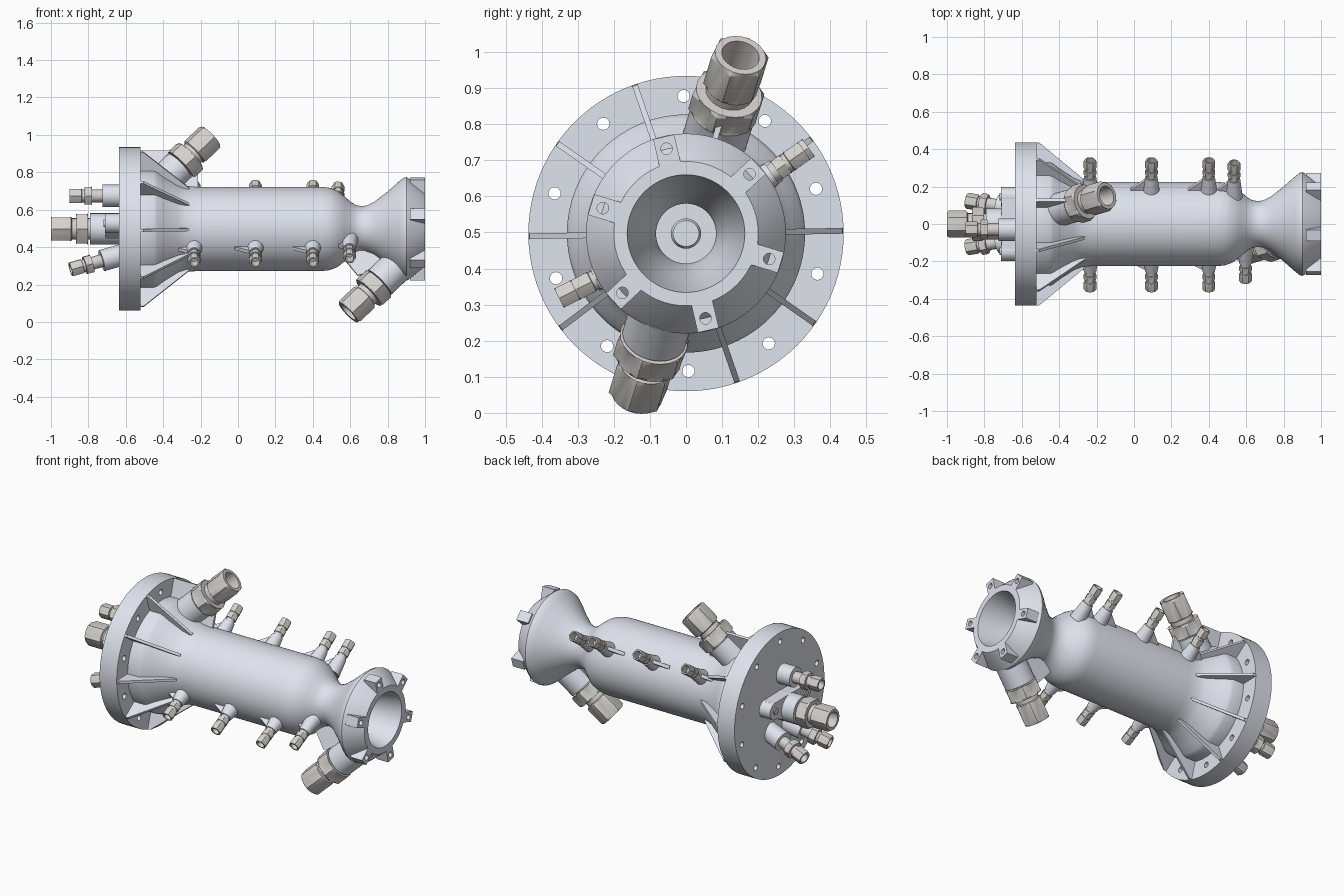
import bpy, bmesh
from math import sin, cos, pi, radians
from mathutils import Vector

if "Cube" in bpy.data.objects:
    bpy.data.objects.remove(bpy.data.objects["Cube"])

CZ = 0.497          # height of the main axis
X = Vector((1, 0, 0))


def material(name, rgb):
    m = bpy.data.materials.new(name)
    m.diffuse_color = (*rgb, 1)
    m.use_nodes = True
    m.node_tree.nodes["Principled BSDF"].inputs["Base Color"].default_value = m.diffuse_color
    return m


CASTING = material("casting_grey", (0.74, 0.77, 0.84))
STEEL = material("fitting_steel", (0.66, 0.64, 0.61))


def pt(x, r, deg):
    """Point at station x, radius r and angle round the main axis."""
    a = radians(deg)
    return Vector((x, r * cos(a), CZ + r * sin(a)))


def slant(dx, dr, deg):
    return (pt(dx, dr, deg) - pt(0, 0, 0)).normalized()


def finish(name, bm, mat):
    bmesh.ops.remove_doubles(bm, verts=bm.verts, dist=1e-5)
    bmesh.ops.recalc_face_normals(bm, faces=bm.faces)
    me = bpy.data.meshes.new(name)
    bm.to_mesh(me)
    bm.free()
    me.materials.append(mat)
    ob = bpy.data.objects.new(name, me)
    bpy.context.collection.objects.link(ob)
    return ob


def add_lathe(bm, origin, axis, profile, seg=24, closed=False):
    """Revolve (s, r[, hex]) points; hex points give a six-sided section."""
    q = axis.to_track_quat('Z', 'Y')
    rings = []
    for p in profile:
        ring = []
        for i in range(seg):
            a = 2 * pi * i / seg
            r = p[1]
            if len(p) > 2:
                r *= cos(pi / 6) / cos(a % (pi / 3) - pi / 6)
            ring.append(bm.verts.new(origin + q @ Vector((r * cos(a), r * sin(a), p[0]))))
        rings.append(ring)
    n = len(rings)
    for k in range(n if closed else n - 1):
        a, b = rings[k], rings[(k + 1) % n]
        for i in range(seg):
            j = (i + 1) % seg
            bm.faces.new((a[i], a[j], b[j], b[i]))


def lathe(name, origin, axis, profile, mat=CASTING, seg=24, closed=False):
    bm = bmesh.new()
    add_lathe(bm, origin, axis, profile, seg, closed)
    return finish(name, bm, mat)


def rod(s0, s1, r):
    return [(s0, 0), (s0, r), (s1, r), (s1, 0)]


def web(name, deg, poly, t):
    """Flat plate in a radial plane, outlined by (x, radius) points."""
    side = Vector((0, -sin(radians(deg)), cos(radians(deg)))) * t / 2
    bm = bmesh.new()
    a = [bm.verts.new(pt(x, r, deg) + side) for x, r in poly]
    b = [bm.verts.new(pt(x, r, deg) - side) for x, r in poly]
    bm.faces.new(a)
    bm.faces.new(b[::-1])
    for i in range(len(poly)):
        j = (i + 1) % len(poly)
        bm.faces.new((a[i], b[i], b[j], a[j]))
    return finish(name, bm, CASTING)


def fitting(name, end, axis, k, boss, h2=1.25):
    """Tube fitting whose open end is at 'end'; boss = (start, end, r_top, r_base)."""
    b0, b1, r0, r1 = boss
    lathe(name + "_boss", end, axis, [(-b1, 0), (-b1, r1), (-b0, r0), (-b0, 0)], seg=36)
    prof = [(-b0 - 0.01, 0), (-b0 - 0.01, .8 * k), (-2.75 * k, .8 * k),
            (-2.75 * k, .92 * h2 * k), (-2.65 * k, h2 * k, 1), (-1.95 * k, h2 * k, 1),
            (-1.85 * k, .9 * h2 * k), (-1.85 * k, .8 * k), (-1.55 * k, .8 * k),
            (-1.5 * k, .9 * k), (-1.4 * k, k, 1), (-.12 * k, k, 1), (0, .87 * k),
            (0, .64 * k), (-1.5 * k, .6 * k), (-1.5 * k, 0)]
    lathe(name + "_fitting", end, axis, prof, STEEL)


def cut(ob, holes):
    """Drill x-direction holes given as (x0, x1, r, radius, angle)."""
    bm = bmesh.new()
    for x0, x1, r, rad, deg in holes:
        add_lathe(bm, pt(0, rad, deg), X, rod(x0, x1, r), 20)
    c = finish("hole_cutter", bm, CASTING)
    c.hide_render = True
    mod = ob.modifiers.new("holes", 'BOOLEAN')
    mod.operation, mod.solver, mod.object = 'DIFFERENCE', 'EXACT', c
    bpy.context.view_layer.objects.active = ob
    bpy.ops.object.modifier_apply(modifier=mod.name)
    bpy.data.objects.remove(c)


AXIS = Vector((0, 0, CZ))

# hollow chamber, throat and bell
outer = [(-.53, .33), (-.45, .33), (-.432, .322), (-.40, .297), (-.32, .245), (-.28, .23),
         (-.22, .225), (.45, .225), (.49, .220), (.53, .205), (.57, .174), (.60, .147),
         (.63, .128), (.66, .122), (.69, .126), (.73, .146), (.80, .20), (.86, .253),
         (.885, .273), (.90, .277), (.912, .271), (1.0, .20)]
inner = [(1.0, .163), (.90, .143), (.80, .115), (.72, .091), (.67, .083), (.62, .085),
         (.56, .105), (.50, .145), (.45, .165), (.40, .17), (-.53, .17)]
lathe("chamber_body", AXIS, X, outer + inner, seg=96, closed=True)

# mounting flange with bolt holes
flange = lathe("mounting_flange", AXIS, X, rod(-.636, -.52, .437), seg=96)
cut(flange, [(-.7, -.45, .017, .381, 91 + 36 * i) for i in range(10)])
lathe("pintle_tip", AXIS, X, [(-.55, 0), (-.55, .042), (-.36, .042), (-.35, .036), (-.35, 0)])

# flange gussets (the one at 73 degrees is the port web)
for i in range(10):
    if i != 2:
        web("flange_gusset", 1 + 36 * i,
            [(-.53, .28), (-.53, .436), (-.505, .434), (-.26, .232), (-.26, .215), (-.45, .26)], .016)

# bell lugs
for i in range(6):
    deg = 103 + 60 * i
    lug = web("bell_lug", deg, [(.92, .185), (.92, .275), (1.0, .275), (1.0, .185)], .06)
    cut(lug, [(.95, 1.1, .016, .241, deg)])

# large slanted ports
fitting("upper_port", pt(-.146, .517, 73), slant(1, 1, 73), .083, (.235, .39, .09, .09))
web("upper_port_web", 73, [(-.53, .28), (-.53, .436), (-.30, .436), (-.30, .28)], .016)
web("upper_port_rib", 73, [(-.36, .215), (-.215, .215), (-.215, .325), (-.30, .30)], .016)
fitting("lower_port", pt(.59, .467, 253), slant(-1, 1, 253), .083, (.235, .36, .09, .09))
web("lower_port_web", 253, [(.56, .16), (.64, .11), (.80, .17), (.74, .24), (.64, .26)], .016)

# instrument ports along both sides: (x, angle, end radius, wall radius)
ports = [(x, a, e, .225) for x in (-.235, .093, .40) for a, e in ((35, .415), (207, .395))]
ports += [(.535, 35, .40, .20), (.596, 207, .345, .148)]
for x, a, e, wall in ports:
    top = e - .11
    fitting("side_port", pt(x, e, a), slant(0, 1, a), .034,
            (.11, e - wall + .02, .033, .046), 1.0)
    web("side_port_fin", a, [(x - .115, wall - .015), (x - .11, wall + .003),
                             (x - .03, top - .012), (x, top - .012), (x, wall - .015)], .02)

# rear inlets
fitting("centre_inlet", Vector((-1, 0, CZ)), -X, .072, (.21, .38, .084, .084))
fitting("upper_inlet", Vector((-.90, -.03, .674)), -X, .043, (.175, .28, .06, .06))
for a in (240, 300):
    fitting("lower_inlet", pt(-.895, .25, a), slant(-.95, .31, a), .043, (.175, .31, .058, .058))

# lobed hub plate around the centre inlet
for s in (1, -1):
    lobe = lathe("hub_lobe", Vector((0, .145 * s, CZ + .03)), X, rod(-.71, -.62, .052), seg=32)
    bm = bmesh.new()
    v = [bm.verts.new((x, y * s, CZ + z)) for x in (-.709, -.62)
         for y, z in ((0, .083), (.16, .08), (.135, -.02), (0, -.083))]
    bmesh.ops.convex_hull(bm, input=v)
    finish("hub_bridge", bm, CASTING)
    lathe("hub_bolt", Vector((0, .145 * s, CZ + .03)), X, rod(-.718, -.70, .02), STEEL)

# smooth shading with sharp edges kept
bpy.ops.object.select_all(action='DESELECT')
for ob in bpy.context.scene.objects:
    ob.select_set(True)
    bpy.context.view_layer.objects.active = ob
bpy.ops.object.shade_smooth_by_angle(angle=radians(31))
